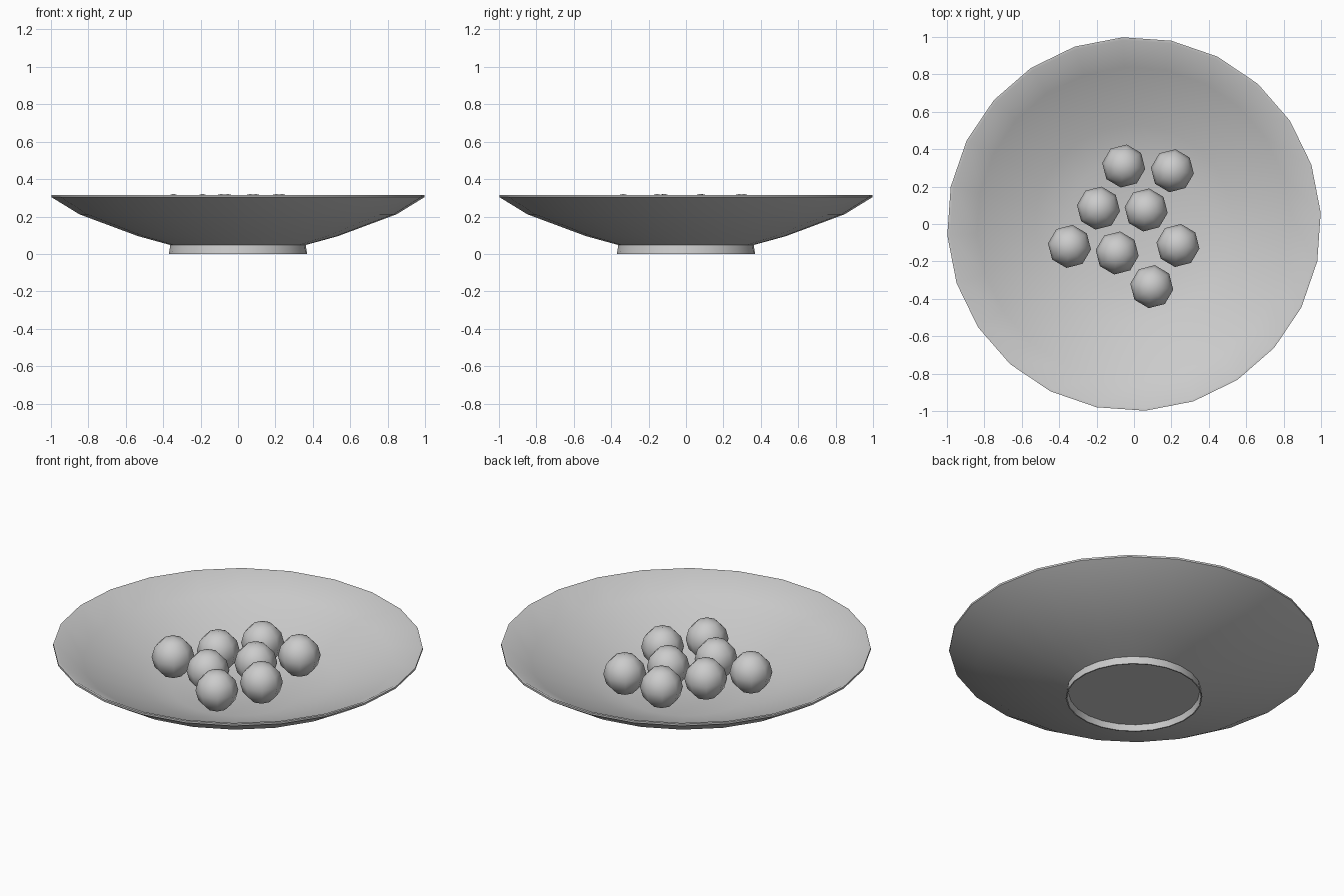
import bpy, bmesh, math

if "Cube" in bpy.data.objects:
    bpy.data.objects.remove(bpy.data.objects["Cube"])


def finish(name, bm, angle):
    bmesh.ops.recalc_face_normals(bm, faces=bm.faces)
    mesh = bpy.data.meshes.new(name)
    bm.to_mesh(mesh)
    bm.free()
    obj = bpy.data.objects.new(name, mesh)
    bpy.context.collection.objects.link(obj)
    bpy.ops.object.select_all(action='DESELECT')
    obj.select_set(True)
    bpy.context.view_layer.objects.active = obj
    bpy.ops.object.shade_smooth_by_angle(angle=math.radians(angle))
    return obj


def lathe(name, profile, sides, turn, angle):
    """Spin a profile of (radius, height); radius 0 makes a pole."""
    bm = bmesh.new()
    rings = []
    for r, z in profile:
        if r == 0:
            rings.append([bm.verts.new((0, 0, z))] * sides)
        else:
            rings.append([bm.verts.new((r * math.cos(turn + math.tau * i / sides),
                                        r * math.sin(turn + math.tau * i / sides), z))
                          for i in range(sides)])
    for a, b in zip(rings, rings[1:]):
        for i in range(sides):
            j = (i + 1) % sides
            bm.faces.new(list(dict.fromkeys((a[i], a[j], b[j], b[i]))))
    return finish(name, bm, angle)


# Shallow bowl: recessed base, foot ring, flaring wall, thin rim, inside
lathe("bowl", [(0, 0.035), (0.355, 0.035), (0.363, 0.0), (0.37, 0.0), (0.363, 0.048),
               (0.535, 0.095), (0.85, 0.212), (1.0, 0.304), (1.0, 0.315),
               (0.985, 0.315), (0.84, 0.23), (0.53, 0.113), (0.36, 0.065), (0, 0.053)],
      24, math.radians(3.5), 40)

# Round fruits lying in the bowl
R, RINGS = 0.116, 6
arc = [(0 if k in (0, RINGS) else R * math.sin(math.pi * k / RINGS),
        -R * math.cos(math.pi * k / RINGS)) for k in range(RINGS + 1)]
spots = [(-0.055, 0.31), (0.205, 0.285), (-0.19, 0.085), (0.065, 0.075),
         (-0.345, -0.12), (-0.09, -0.155), (0.235, -0.115), (0.095, -0.335)]
for n, (x, y) in enumerate(spots, 1):
    fruit = lathe(f"fruit_{n}", arc, 8, math.radians(-8), 60)
    fruit.location = (x, y, 0.205)
